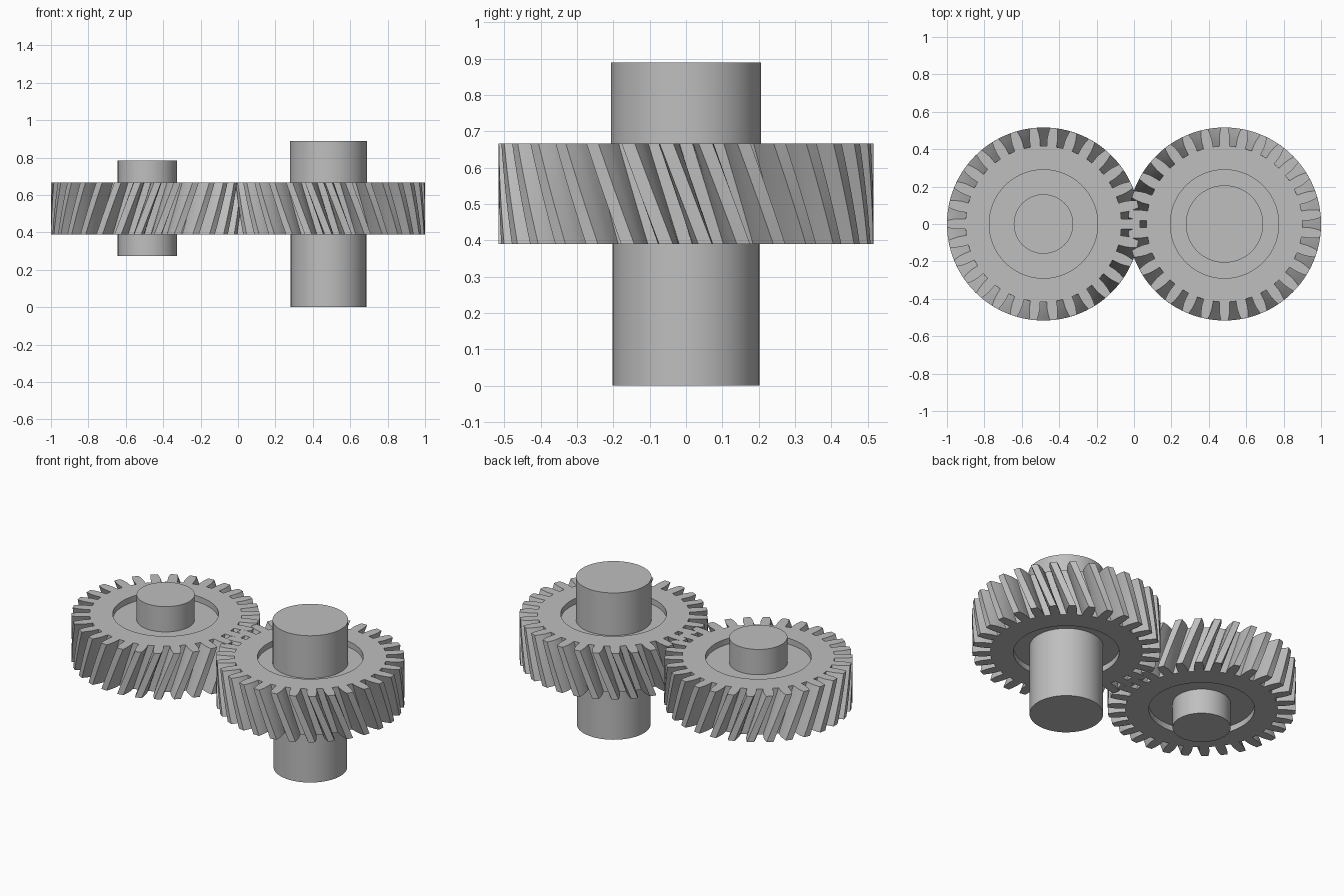
import bpy, bmesh, math

cube = bpy.data.objects.get("Cube")
if cube:
    bpy.data.objects.remove(cube)

GREY = (0.52, 0.52, 0.52, 1)
steel = bpy.data.materials.new("steel grey")
steel.diffuse_color = GREY
steel.use_nodes = True
steel.node_tree.nodes["Principled BSDF"].inputs["Base Color"].default_value = GREY

TEETH = 30
PITCH = 2 * math.pi / TEETH
CENTRE = 0.484
Z0, Z1 = 0.39, 0.667
RECESS_R, RECESS_D = 0.29, 0.035
TWIST = 0.207
LAYERS = 8
# One tooth flank, root to tip: (radius, half width)
FLANK = [(0.417, 0.026), (0.455, 0.028), (0.484, 0.0255), (0.516, 0.019)]


def finish(bm, name):
    bmesh.ops.recalc_face_normals(bm, faces=bm.faces)
    mesh = bpy.data.meshes.new(name)
    bm.to_mesh(mesh)
    bm.free()
    mesh.materials.append(steel)
    obj = bpy.data.objects.new(name, mesh)
    bpy.context.collection.objects.link(obj)
    bpy.ops.object.select_all(action='DESELECT')
    obj.select_set(True)
    bpy.context.view_layer.objects.active = obj
    bpy.ops.object.shade_smooth_by_angle(angle=math.radians(20))
    return obj


def loft(name, rings, x):
    """Skin a stack of rings of (radius, angle, z) and cap both ends."""
    bm = bmesh.new()
    loops = [[bm.verts.new((x + r * math.cos(a), r * math.sin(a), z))
              for r, a, z in ring] for ring in rings]
    n = len(loops[0])
    for low, high in zip(loops, loops[1:]):
        for i in range(n):
            j = (i + 1) % n
            bm.faces.new((low[i], low[j], high[j], high[i]))
    bm.faces.new(loops[0])
    bm.faces.new(loops[-1])
    return finish(bm, name)


def gear(name, x, hand, phase):
    # Tooth outline repeated round the rim
    outline = []
    for t in range(TEETH):
        mid = t * PITCH + phase
        outline += [(r, mid - w / r) for r, w in FLANK]
        outline += [(r, mid + w / r) for r, w in reversed(FLANK)]

    def ring(z, radius=None):
        turn = hand * TWIST * (z - Z1) / (Z1 - Z0)
        return [(radius or r, a + turn, z) for r, a in outline]

    def recess(z, edge):
        turn = hand * TWIST * (edge - Z1) / (Z1 - Z0)
        return [(RECESS_R, a + turn, z) for r, a in outline]

    # Helical teeth between two recessed faces
    rings = [recess(Z0 + RECESS_D, Z0), recess(Z0, Z0)]
    rings += [ring(Z0 + (Z1 - Z0) * k / LAYERS) for k in range(LAYERS + 1)]
    rings += [recess(Z1, Z1), recess(Z1 - RECESS_D, Z1)]
    loft(name, rings, x)


def shaft(name, x, radius, low, high, sides=64):
    circle = [2 * math.pi * i / sides for i in range(sides)]
    loft(name, [[(radius, a, z) for a in circle] for z in (low, high)], x)


# Meshing pair of opposite hand
gear("right_gear", -CENTRE, 1, 0)
gear("left_gear", CENTRE, -1, PITCH / 2)

# Shafts
shaft("right_shaft", -CENTRE, 0.159, 0.273, 0.785)
shaft("left_shaft_lower", CENTRE, 0.202, 0, 0.53)
shaft("left_shaft_upper", CENTRE, 0.207, 0.53, 0.89)
